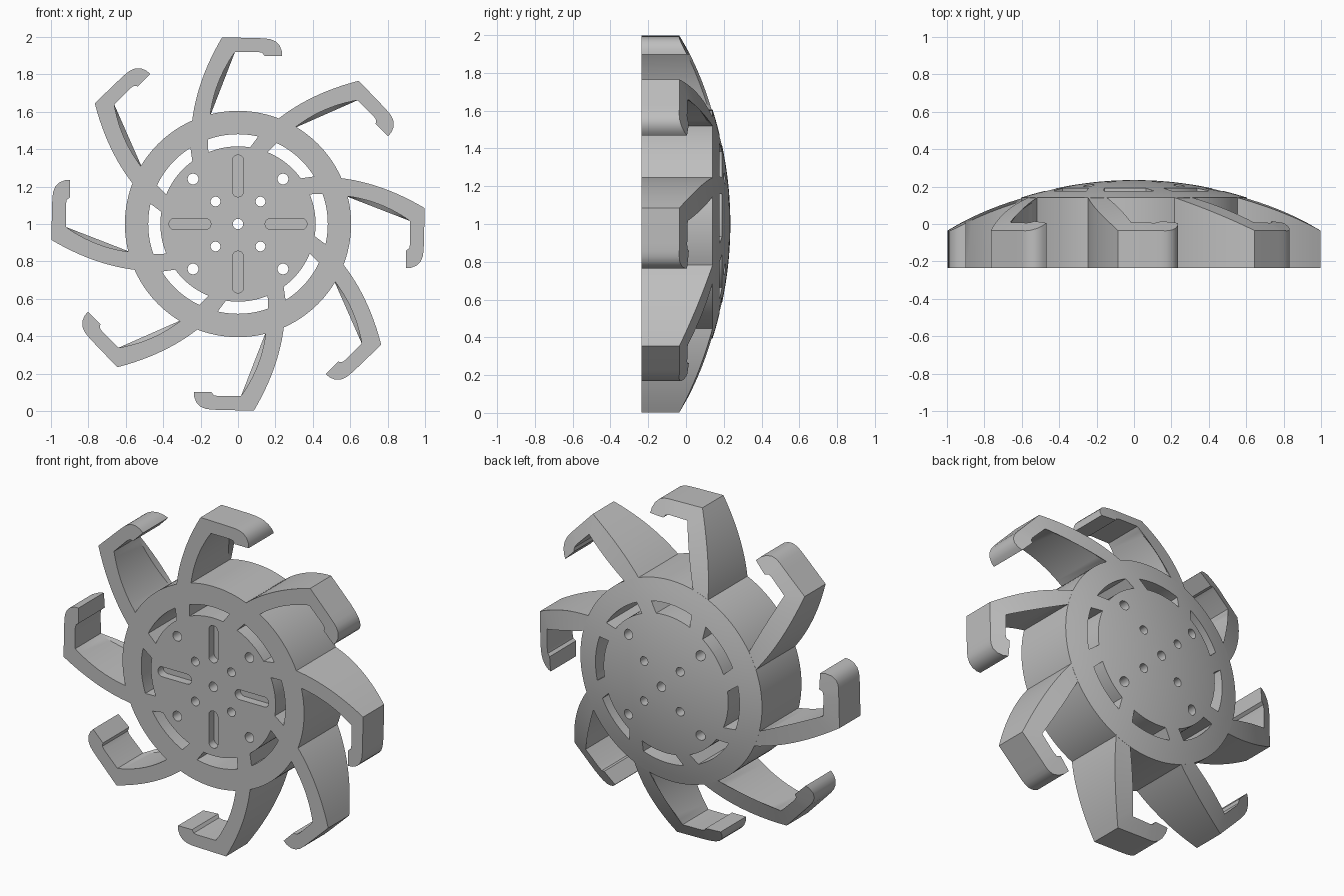
import bpy, bmesh
from math import sin, cos, pi, radians, sqrt, copysign
from mathutils import Vector, Matrix

FRONT, BACK, DOME_R = -0.235, 0.235, 1.99
HUB_R, BORE_R = 0.605, 0.028
CENTRE = Matrix.Translation((0, 0, 1))

if "Cube" in bpy.data.objects:
    bpy.data.objects.remove(bpy.data.objects["Cube"])

grey = bpy.data.materials.new("light grey")
grey.use_nodes = True
colour = (0.52, 0.52, 0.52, 1)
grey.diffuse_color = colour
grey.node_tree.nodes["Principled BSDF"].inputs["Base Color"].default_value = colour


def dome(x, z):
    """Depth of the domed back at a point of the wheel plane."""
    return BACK - DOME_R + sqrt(DOME_R ** 2 - x * x - z * z)


def bezier(a, b, c, n):
    a, b, c = Vector(a), Vector(b), Vector(c)
    return [a.lerp(b, i / n).lerp(b.lerp(c, i / n), i / n) for i in range(n + 1)]


def slab(bm, layers):
    """Solid strip stacked from layers, each a (left side, right side) pair of point lists."""
    rows = [[[bm.verts.new(p) for p in side] for side in layer] for layer in layers]
    for left, right in (rows[0], rows[-1]):
        for i in range(len(left) - 1):
            bm.faces.new((left[i], left[i + 1], right[i + 1], right[i]))
    for low, high in zip(rows, rows[1:]):
        a, b = (left + right[::-1] for left, right in (low, high))
        for i in range(len(a)):
            j = (i + 1) % len(a)
            bm.faces.new((a[i], a[j], b[j], b[i]))


def at(points, depth):
    return [(x, depth(x, z) if callable(depth) else depth, z) for x, z in points]


def finish(bm, name):
    bmesh.ops.recalc_face_normals(bm, faces=bm.faces)
    mesh = bpy.data.meshes.new(name)
    bm.to_mesh(mesh)
    bm.free()
    mesh.materials.append(grey)
    obj = bpy.data.objects.new(name, mesh)
    bpy.context.collection.objects.link(obj)
    obj.matrix_world = CENTRE
    return obj


def select(obj):
    bpy.ops.object.select_all(action='DESELECT')
    obj.select_set(True)
    bpy.context.view_layer.objects.active = obj


def smooth(obj):
    select(obj)
    bpy.ops.object.shade_smooth_by_angle(angle=radians(30))


# Hub: flat front and domed back, turned around a small bore
bm = bmesh.new()
radii = [BORE_R + (HUB_R - BORE_R) * i / 12 for i in range(13)]
profile = [(r, dome(r, 0)) for r in radii] + [(HUB_R, FRONT), (BORE_R, FRONT)]
verts = [bm.verts.new((r, y, 0)) for r, y in profile]
edges = [bm.edges.new((verts[i - 1], verts[i])) for i in range(len(verts))]
bmesh.ops.spin(bm, geom=verts + edges, cent=(0, 0, 0), axis=(0, 1, 0),
               angle=2 * pi, steps=96, use_merge=True)
bmesh.ops.remove_doubles(bm, verts=bm.verts, dist=1e-5)
hub = finish(bm, "hub")

# Openings to cut from the hub
bm = bmesh.new()


def cut(left, right, depth):
    slab(bm, [(at(left, y), at(right, y)) for y in (FRONT - 0.1, depth)])


def pill(cx, cz, r, stretch, turn, depth):
    """Round hole, stretched into a pill along its turned axis."""
    sides = ([], [])
    for i in range(12):
        t = (i + 0.5) * pi / 12
        u = r * cos(t) + copysign(stretch, cos(t))
        for side, v in zip(sides, (r * sin(t), -r * sin(t))):
            side.append((cx + u * cos(turn) - v * sin(turn),
                         cz + u * sin(turn) + v * cos(turn)))
    cut(*sides, depth)


# Curved through slots around the rim
for k in range(8):
    arcs = []
    for r, start, end in ((0.48, 77, 109.5), (0.415, 81, 112.5)):
        angles = [radians(start + (end - start) * i / 10 + 45 * k) for i in range(11)]
        arcs.append([(r * cos(a), r * sin(a)) for a in angles])
    cut(*arcs, 0.4)

# Bolt holes and shallow radial grooves
for k in range(4):
    a = k * pi / 2
    for distance, r in ((0.34, 0.029), (0.17, 0.026)):
        pill(distance * cos(a + pi / 4), distance * sin(a + pi / 4), r, 0, 0, 0.4)
    pill(0.257 * cos(a), 0.257 * sin(a), 0.03, 0.082, a, FRONT + 0.05)

cutter = finish(bm, "hub_cutter")
cutter.hide_render = True
mod = hub.modifiers.new("openings", 'BOOLEAN')
mod.operation = 'DIFFERENCE'
mod.solver = 'EXACT'
mod.object = cutter
select(hub)
bpy.ops.object.modifier_apply(modifier=mod.name)
bpy.data.objects.remove(cutter)
smooth(hub)

# Hooked arm: curved blade ending in a bent, rounded tip
STEPS = 12
root, corner = Vector((-0.15, 0.575)), Vector((-0.016, 0.92))
outer = bezier((-0.246, 0.545), (-0.22, 0.77), (-0.085, 0.998), STEPS)
inner = bezier(root, (-0.127, 0.763), corner, STEPS)
chord = [root.lerp(corner, i / STEPS) for i in range(STEPS + 1)]
tip_outer = [(0.1, 0.994), (0.145, 0.992), (0.172, 0.988), (0.2, 0.977),
             (0.222, 0.955), (0.234, 0.925)]
tip_inner = [(0.107, 0.92), (0.13, 0.915), (0.142, 0.898), (0.17, 0.898),
             (0.2, 0.898), (0.235, 0.898)]
outer += tip_outer
inner += tip_inner
chord += tip_inner

for k in range(8):
    bm = bmesh.new()
    lip = lambda x, z: dome(x, z) - 0.015
    slab(bm, [(at(outer, FRONT), at(inner, FRONT)),
              (at(outer, lip), at(inner, lip)),
              (at(outer, dome), at(chord, dome))])
    bm.transform(Matrix.Rotation(k * pi / 4, 4, 'Y'))
    smooth(finish(bm, f"hooked_arm_{k + 1}"))
